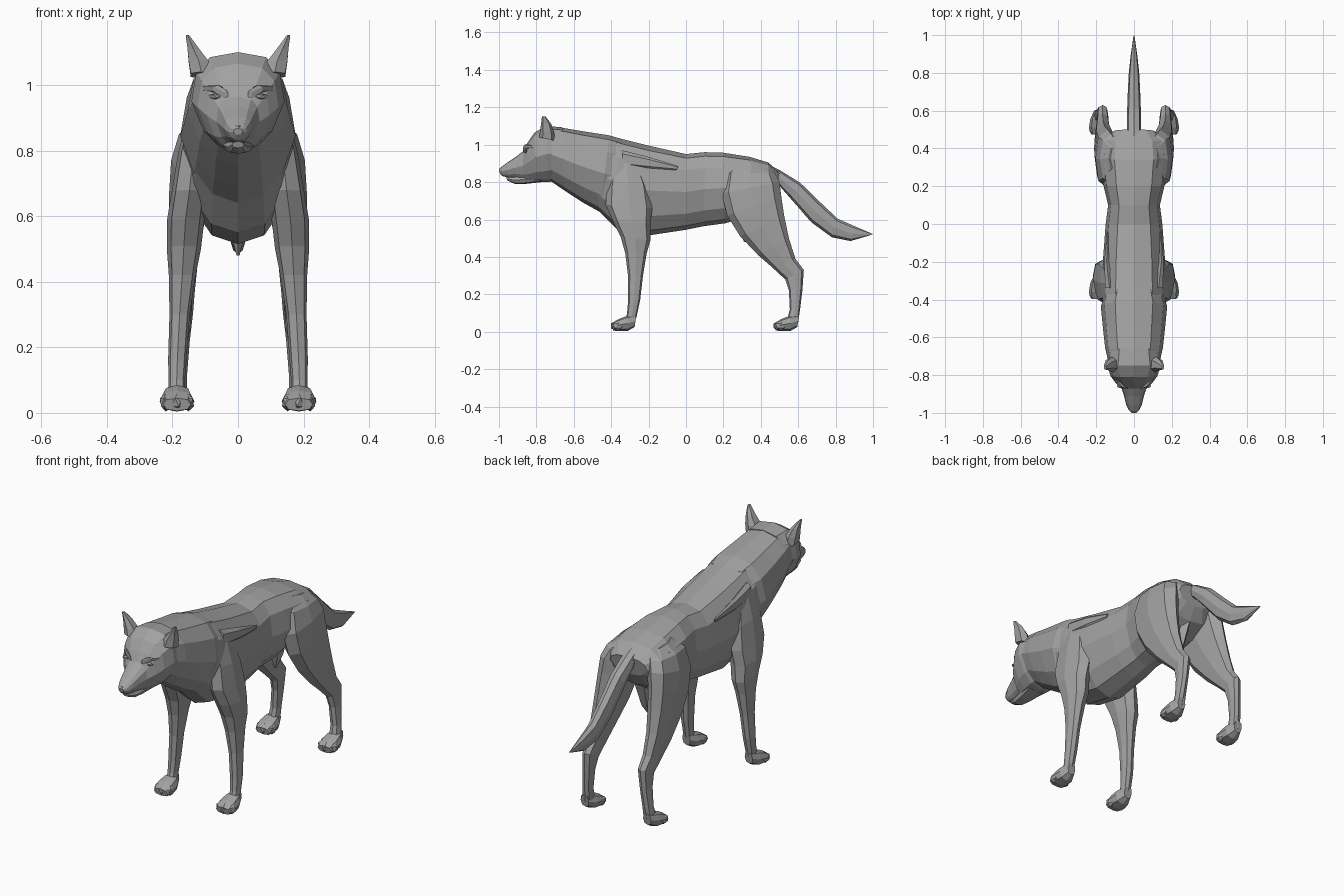
import bpy, bmesh, math

# Dark grey coat
coat = bpy.data.materials.new("dark_grey")
coat.diffuse_color = (.36, .36, .36, 1)


def power(v, p):
    return math.copysign(abs(v) ** p, v)


# Skin rings between sections: (top y, top z, bottom y, bottom z, centre x, half width)
# taper narrows the underside of every ring
def loft(name, sections, n=10, p=0.8, mirror=False, dy=0.0, taper=0.0):
    bm = bmesh.new()
    rings = []
    for ty, tz, by, bz, cx, w in sections:
        ring = []
        for k in range(n):
            a = 2 * math.pi * k / n
            c, s = power(math.cos(a), p), power(math.sin(a), p)
            y = (ty + by) / 2 + c * (ty - by) / 2 + dy
            z = (tz + bz) / 2 + c * (tz - bz) / 2
            ring.append(bm.verts.new((cx + s * w * (1 + taper * min(c, 0)), y, z)))
        rings.append(ring)
    for a, b in zip(rings, rings[1:]):
        for k in range(n):
            j = (k + 1) % n
            bm.faces.new((a[k], a[j], b[j], b[k]))
    bm.faces.new(rings[0])
    bm.faces.new(rings[-1])
    return finish(name, bm, mirror)


def finish(name, bm, mirror):
    bmesh.ops.recalc_face_normals(bm, faces=bm.faces)
    me = bpy.data.meshes.new(name)
    bm.to_mesh(me)
    bm.free()
    me.materials.append(coat)
    ob = bpy.data.objects.new(name, me)
    bpy.context.collection.objects.link(ob)
    if mirror:
        ob.modifiers.new("Mirror", 'MIRROR')
    return ob


# Small faceted lumps: (x, y, z, scale x, scale y, scale z)
def lumps(name, items, mirror=True):
    bm = bmesh.new()
    for x, y, z, sx, sy, sz in items:
        vs = bmesh.ops.create_icosphere(bm, subdivisions=1, radius=1)["verts"]
        bmesh.ops.scale(bm, vec=(sx, sy, sz), verts=vs)
        bmesh.ops.translate(bm, vec=(x, y, z), verts=vs)
    return finish(name, bm, mirror)


# Trunk from neck to rump
loft("torso", [
    (-.70, 1.09, -.72, .81, 0, .13),
    (-.60, 1.07, -.60, .73, 0, .145),
    (-.48, 1.05, -.47, .65, 0, .16),
    (-.36, 1.035, -.37, .55, 0, .17),
    (-.20, .995, -.20, .515, 0, .165),
    (0, .95, 0, .545, 0, .15),
    (.10, .96, .10, .565, 0, .137),
    (.20, .957, .21, .58, 0, .162),
    (.34, .935, .35, .62, 0, .18),
    (.44, .905, .44, .68, 0, .168),
    (.50, .85, .48, .75, 0, .11)], n=12, taper=.18)

# Thick neck fur ending in a flared edge
loft("neck_ruff", [
    (-.74, 1.095, -.73, .81, 0, .135),
    (-.66, 1.09, -.65, .755, 0, .153),
    (-.54, 1.07, -.55, .69, 0, .165),
    (-.41, 1.05, -.46, .64, 0, .176),
    (-.34, 1.03, -.42, .63, 0, .155)], n=12, p=.82, taper=.25)

# Skull and upper muzzle
loft("head", [
    (-.66, 1.093, -.66, .81, 0, .13),
    (-.75, 1.10, -.74, .80, 0, .142),
    (-.81, 1.065, -.80, .80, 0, .124),
    (-.845, 1.015, -.84, .80, 0, .096),
    (-.872, .965, -.87, .81, 0, .066),
    (-.91, .935, -.91, .82, 0, .053),
    (-.955, .905, -.955, .825, 0, .042),
    (-.988, .88, -.982, .832, 0, .028),
    (-1.0, .867, -.996, .848, 0, .014)], n=12, p=.74, taper=.3)

loft("lower_jaw", [
    (-.78, .86, -.77, .80, 0, .06),
    (-.86, .84, -.86, .79, 0, .042),
    (-.92, .83, -.915, .79, 0, .03),
    (-.962, .828, -.955, .808, 0, .018)], n=8)

lumps("nose", [(0, -.982, .868, .018, .017, .015)], mirror=False)
lumps("eyes", [(.07, -.858, .965, .022, .012, .009)])

# Slanted brow ridges and ears
loft("brows", [
    (-.872, .985, -.868, .95, .036, .006),
    (-.862, 1.0, -.855, .975, .062, .014),
    (-.825, 1.0, -.82, .98, .098, .008)], n=6, mirror=True)

loft("ears", [
    (-.785, 1.04, -.70, 1.02, .112, .036),
    (-.78, 1.075, -.705, 1.065, .12, .034),
    (-.775, 1.11, -.72, 1.11, .136, .02),
    (-.77, 1.152, -.75, 1.15, .154, .006)], n=6, mirror=True)

# Limbs, from ankle up to shoulder and hip
loft("front_legs", [
    (-.33, .04, -.275, .04, .187, .026),
    (-.315, .10, -.262, .09, .187, .025),
    (-.31, .16, -.245, .17, .185, .028),
    (-.31, .30, -.23, .30, .178, .031),
    (-.325, .42, -.21, .42, .17, .041),
    (-.35, .51, -.19, .49, .165, .052),
    (-.39, .59, -.19, .58, .16, .057),
    (-.43, .68, -.18, .66, .148, .055),
    (-.42, .80, -.20, .78, .135, .048),
    (-.37, .94, -.26, .93, .105, .04)], n=8, mirror=True)

loft("back_legs", [
    (.535, .04, .60, .05, .185, .03),
    (.555, .12, .61, .12, .18, .025),
    (.55, .22, .622, .22, .172, .025),
    (.53, .28, .63, .33, .166, .029),
    (.46, .345, .585, .39, .166, .034),
    (.385, .41, .55, .50, .165, .042),
    (.29, .51, .525, .62, .158, .053),
    (.22, .62, .51, .72, .15, .06),
    (.19, .74, .50, .80, .14, .064),
    (.21, .85, .475, .85, .12, .06),
    (.28, .91, .42, .885, .085, .047)], n=8, mirror=True)

# Paws and toes, front and back
for label, dy in (("front", 0), ("back", .87)):
    loft(label + "_paws", [
        (-.265, .09, -.275, .025, .187, .024),
        (-.315, .085, -.31, .005, .186, .045),
        (-.36, .068, -.36, .004, .186, .053),
        (-.398, .045, -.39, .006, .186, .042)], n=8, mirror=True, dy=dy)
    lumps(label + "_toes", [
        (.186 + o, -.374 + 9 * o * o + dy, .032, .02, .032, .028)
        for o in (-.034, 0, .034)])

loft("tail", [
    (.40, .915, .46, .80, 0, .035),
    (.50, .865, .50, .78, 0, .038),
    (.61, .797, .57, .70, 0, .037),
    (.72, .69, .67, .585, 0, .033),
    (.81, .605, .78, .505, 0, .028),
    (.90, .565, .88, .485, 0, .018),
    (.998, .523, .992, .518, 0, .003)], n=8)

# Pointed fur tufts behind the shoulders
loft("shoulder_tufts", [
    (-.34, .97, -.34, .88, .13, .025),
    (-.20, .935, -.20, .87, .145, .014),
    (-.04, .885, -.05, .865, .14, .004)], n=6, mirror=True)

# Small belly point hidden between the thighs
loft("belly_point", [
    (.26, .62, .44, .68, 0, .03),
    (.29, .53, .38, .54, 0, .02),
    (.31, .48, .33, .48, 0, .005)], n=6)
